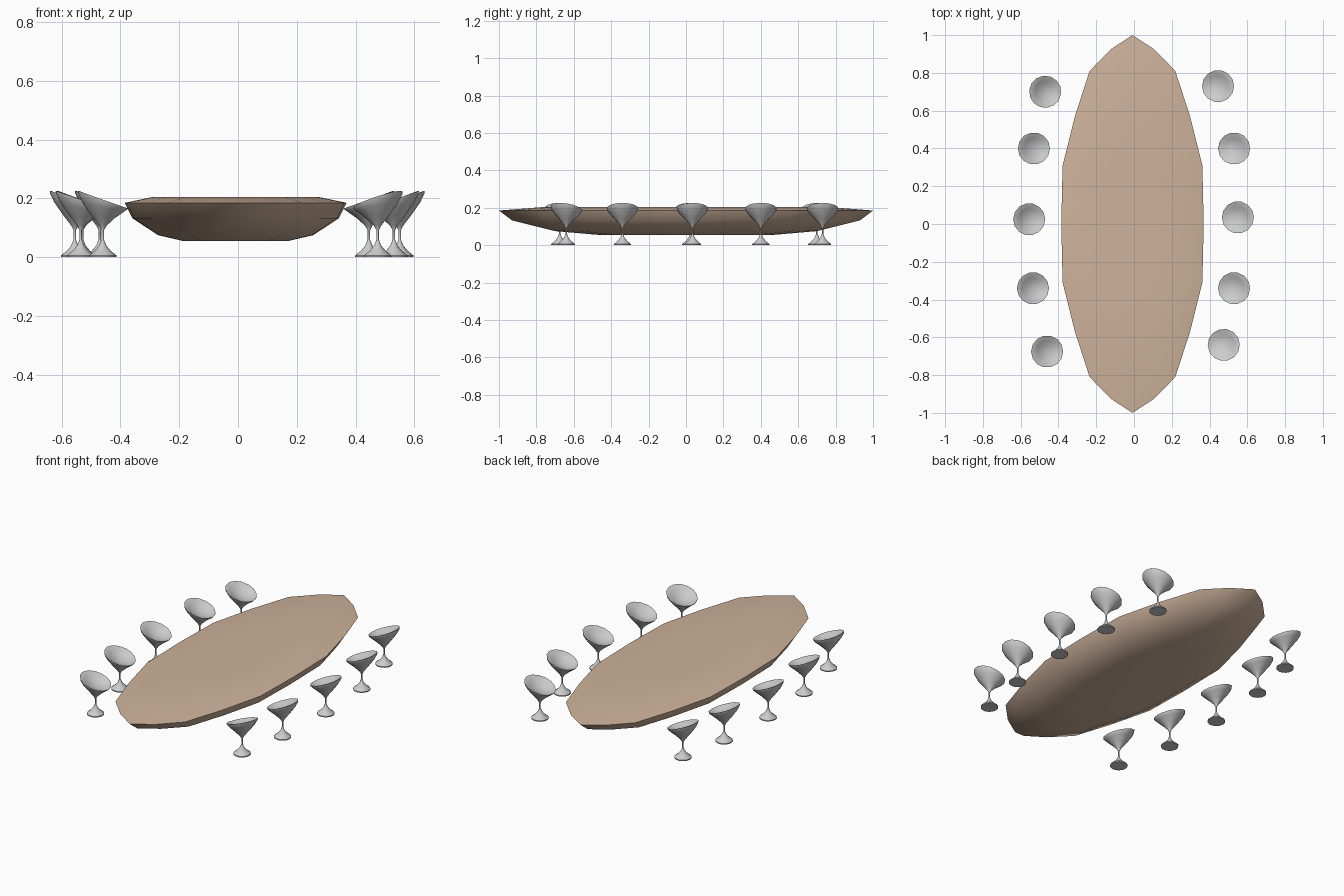
import bpy, bmesh
from math import sin, cos, pi, radians

if "Cube" in bpy.data.objects:
    bpy.data.objects.remove(bpy.data.objects["Cube"])

def material(name, color):
    m = bpy.data.materials.new(name)
    m.diffuse_color = color
    m.use_nodes = True
    m.node_tree.nodes["Principled BSDF"].inputs["Base Color"].default_value = m.diffuse_color
    return m

def loft(name, rings, angle, mat=None):
    """Skin a stack of closed vertex rings and cap both ends."""
    bm = bmesh.new()
    loops = [[bm.verts.new(p) for p in ring] for ring in rings]
    n = len(loops[0])
    for a, b in zip(loops, loops[1:]):
        for i in range(n):
            j = (i + 1) % n
            bm.faces.new((a[i], a[j], b[j], b[i]))
    bm.faces.new(loops[0][::-1])
    bm.faces.new(loops[-1])
    bmesh.ops.recalc_face_normals(bm, faces=bm.faces)
    me = bpy.data.meshes.new(name)
    bm.to_mesh(me)
    bm.free()
    ob = bpy.data.objects.new(name, me)
    bpy.context.collection.objects.link(ob)
    if mat:
        me.materials.append(mat)
    bpy.ops.object.select_all(action='DESELECT')
    ob.select_set(True)
    bpy.context.view_layer.objects.active = ob
    bpy.ops.object.shade_smooth_by_angle(angle=radians(angle))
    return ob

# Oval table: one quarter of the plan outline, mirrored twice
quarter = [(0.377, 0), (0.37, 0.31), (0.305, 0.57), (0.227, 0.81), (0.115, 0.925), (0, 1)]
half = quarter + [(-x, y) for x, y in quarter[-2::-1]]
outline = half + [(x, -y) for x, y in half[-2:0:-1]]
table_profile = [(0.47, 0.055), (0.70, 0.075), (0.93, 0.132), (1, 0.185), (0.76, 0.204), (0.4, 0.204)]
loft("table", [[(x * s - 0.008, y * s, z) for x, y in outline] for s, z in table_profile],
     60, material("wood", (0.62, 0.45, 0.33, 1)))

# Pedestal chair: radius, height and backrest rise of each ring
chair_profile = [
    (0.047, 0.0, 0), (0.047, 0.006, 0), (0.027, 0.022, 0), (0.012, 0.04, 0),
    (0.004, 0.06, 0), (0.004, 0.092, 0), (0.013, 0.108, 0.001), (0.040, 0.138, 0.006),
    (0.070, 0.170, 0.017), (0.084, 0.190, 0.027), (0.085, 0.196, 0.030),
    (0.080, 0.195, 0.030), (0.055, 0.178, 0.021), (0.025, 0.168, 0.009), (0.004, 0.166, 0.001)]

def chair(name, x, y, turn):
    n = 14
    rings = [[(r * cos(2 * pi * i / n), r * sin(2 * pi * i / n), z + rise * cos(2 * pi * i / n))
              for i in range(n)] for r, z, rise in chair_profile]
    ob = loft(name, rings, 50)
    ob.location = (x, y, 0)
    ob.rotation_euler.z = turn

# Chairs along both sides, backs pointing away from the table
right = [(0.445, 0.73, 0), (0.53, 0.40, 0), (0.55, 0.035, 0), (0.53, -0.34, 0), (0.475, -0.64, -0.4)]
left = [(-0.47, 0.70, -0.1), (-0.53, 0.40, 0), (-0.555, 0.025, 0), (-0.535, -0.34, 0), (-0.46, -0.675, 0)]
for k, (x, y, t) in enumerate(right):
    chair(f"right_chair_{k + 1}", x, y, t)
for k, (x, y, t) in enumerate(left):
    chair(f"left_chair_{k + 1}", x, y, pi + t)
